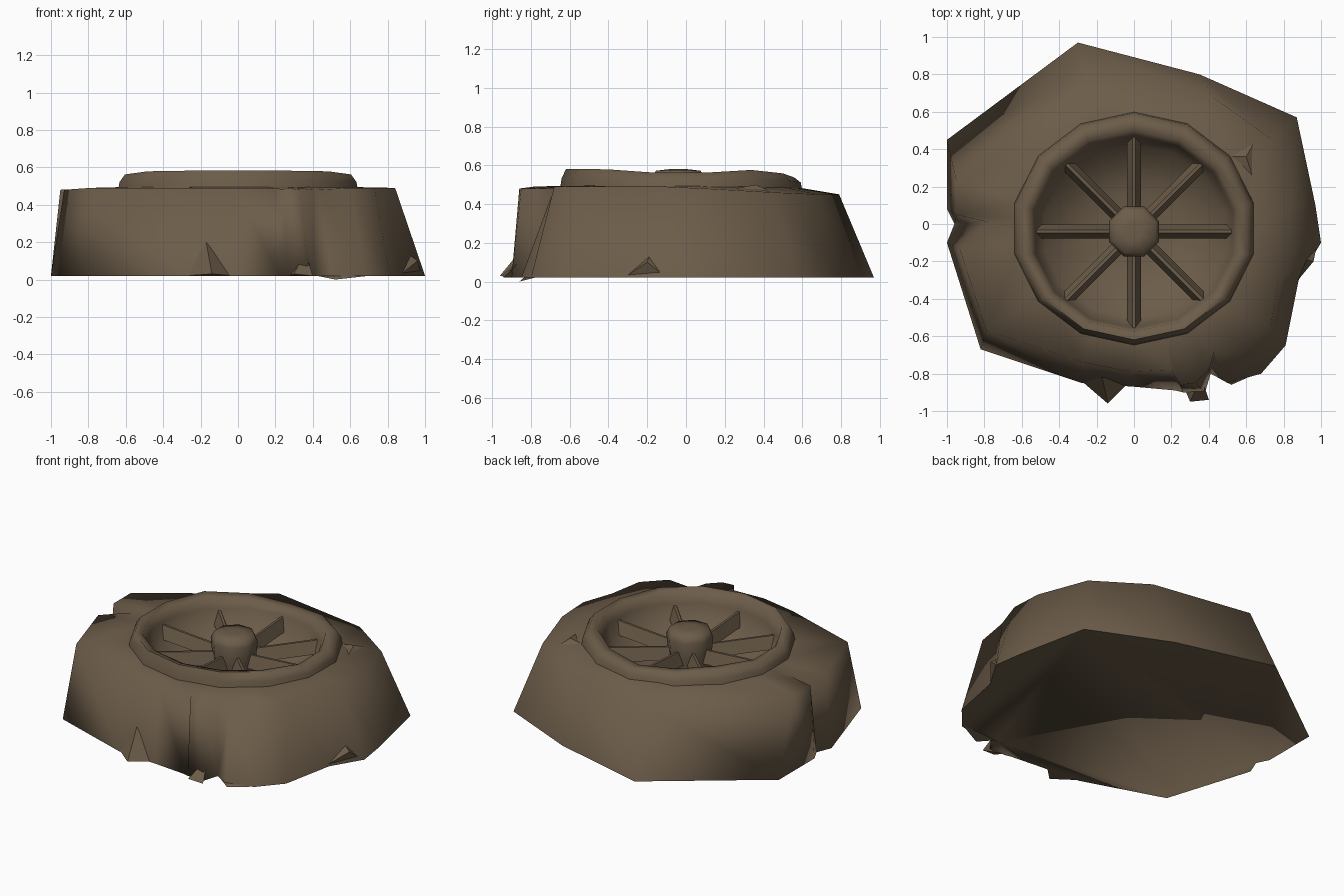
import bpy, bmesh, math
from mathutils import Vector

if "Cube" in bpy.data.objects:
    bpy.data.objects.remove(bpy.data.objects["Cube"])

stone = bpy.data.materials.new("brown stone")
stone.diffuse_color = (0.15, 0.108, 0.067, 1)
stone.use_nodes = True
stone.node_tree.nodes["Principled BSDF"].inputs["Base Color"].default_value = stone.diffuse_color
CX, CY = 0.0, -0.04   # centre of the wheel


def make(name, bm, angle):
    bmesh.ops.recalc_face_normals(bm, faces=bm.faces)
    me = bpy.data.meshes.new(name)
    bm.to_mesh(me)
    bm.free()
    me.materials.append(stone)
    ob = bpy.data.objects.new(name, me)
    bpy.context.collection.objects.link(ob)
    bpy.ops.object.select_all(action='DESELECT')
    ob.select_set(True)
    bpy.context.view_layer.objects.active = ob
    bpy.ops.object.shade_smooth_by_angle(angle=math.radians(angle))
    return ob


def loft(name, loops, cap_start=False, cap_end=False, angle=40):
    bm = bmesh.new()
    rings = [[bm.verts.new(p) for p in lp] for lp in loops]
    n = len(rings[0])
    for a, b in zip(rings, rings[1:]):
        for i in range(n):
            j = (i + 1) % n
            bm.faces.new((a[i], a[j], b[j], b[i]))
    if cap_start:
        bm.faces.new(rings[0])
    if cap_end:
        bm.faces.new(rings[-1])
    return make(name, bm, angle)


# a flat loop; worn lowers it at the back and sides, squash shortens it in y
def circle(r, z, n, worn=0.0, squash=1.0, cy=CY):
    out = []
    for i in range(n):
        a = 2 * math.pi * i / n + math.pi / n
        c, s = math.cos(a), math.sin(a)
        dz = -worn * (0.55 * abs(c) ** 8 + max(0, s) ** 6)
        out.append((CX + r * c, cy + r * squash * s, z + dz))
    return out


# rough rock base: each row is foot x, y and shelf-edge x, y, z
outline = [
    (-1, .45, -.95, .23, .48), (-.3, .97, -.25, .79, .45), (.35, .80, .42, .68, .45),
    (.87, .57, .74, .45, .46), (.97, .10, .84, .10, .48), (1, -.10, .84, -.12, .49),
    (.88, -.30, .77, -.32, .49), (.81, -.65, .73, -.55, .49), (.68, -.80, .60, -.68, .49),
    (.50, -.85, .43, -.68, .48), (.41, -.80, .40, -.78, .48), (.38, -.90, .33, -.85, .48),
    (.26, -.90, .25, -.86, .48), (.22, -.89, .20, -.78, .49), (0, -.87, -.02, -.79, .49),
    (-.28, -.85, -.27, -.74, .49), (-.82, -.67, -.79, -.57, .49), (-1, -.10, -.93, -.14, .48),
    (-.96, 0, -.78, .01, .48), (-1, .08, -.95, .05, .48)]
foot = [(r[0], r[1], .02) for r in outline]
edge = [r[2:] for r in outline]
inner = []
for x, y, z in edge:
    d = Vector((x - CX, y + .025)).normalized() * .60
    inner.append((CX + d.x, d.y * .95 - .025, .495))
loft("rock_base", [foot, edge, inner], cap_start=True, angle=100)

# raised, unevenly worn stone rim with a bowl inside it
loft("stone_rim", [circle(.66, .46, 14, 0, .95, -.025), circle(.65, .53, 14, .02, .95, -.025),
                   circle(.62, .582, 14, .045, .95, -.03), circle(.565, .575, 14, .04, .95, -.04),
                   circle(.54, .50, 14, 0, .95, -.045), circle(.49, .36, 14, 0, .95),
                   circle(.20, .29, 14)], cap_end=True, angle=70)

# hub with a rounded top
loft("wheel_hub", [circle(.12, .26, 8), circle(.135, .42, 8), circle(.145, .53, 8),
                   circle(.125, .572, 8), circle(.05, .58, 8)],
     cap_start=True, cap_end=True, angle=60)

# eight ridged spokes rising slightly towards the rim
for k in range(8):
    a = k * math.pi / 4
    d, s = Vector((math.cos(a), math.sin(a), 0)), Vector((-math.sin(a), math.cos(a), 0))
    c = Vector((CX, CY, 0))
    loops = []
    for r, top in ((.08, .46), (.54, .49)):
        loops.append([c + d * r + s * w + Vector((0, 0, z))
                      for w, z in ((-.037, top - .08), (-.008, top), (.008, top), (.037, top - .08))])
    loft("spoke_%d" % (k + 1), loops, True, True, angle=30)


# loose stone chips: a triangle base rising to a point
def chip(name, base, tip):
    bm = bmesh.new()
    v = [bm.verts.new(p) for p in base]
    t = bm.verts.new(tip)
    bm.faces.new(v)
    for i in range(3):
        bm.faces.new((v[i], v[(i + 1) % 3], t))
    make(name, bm, 30)


chip("front_chip", [(-.28, -.84, .02), (-.14, -.96, .03), (-.02, -.84, .02)], (-.17, -.82, .20))
chip("block_chip", [(.27, -.88, .02), (.30, -.95, .03), (.40, -.94, .02)], (.36, -.82, .15))
chip("corner_chip", [(.42, -.80, .02), (.52, -.86, .00), (.70, -.78, .02)], (.56, -.72, .12))
chip("right_chip", [(.98, -.10, .02), (.96, -.20, .10), (.86, -.32, .02)], (.88, -.18, .16))
chip("shelf_chip", [(.50, .36, .48), (.65, .20, .47), (.67, .49, .44)], (.60, .36, .50))
